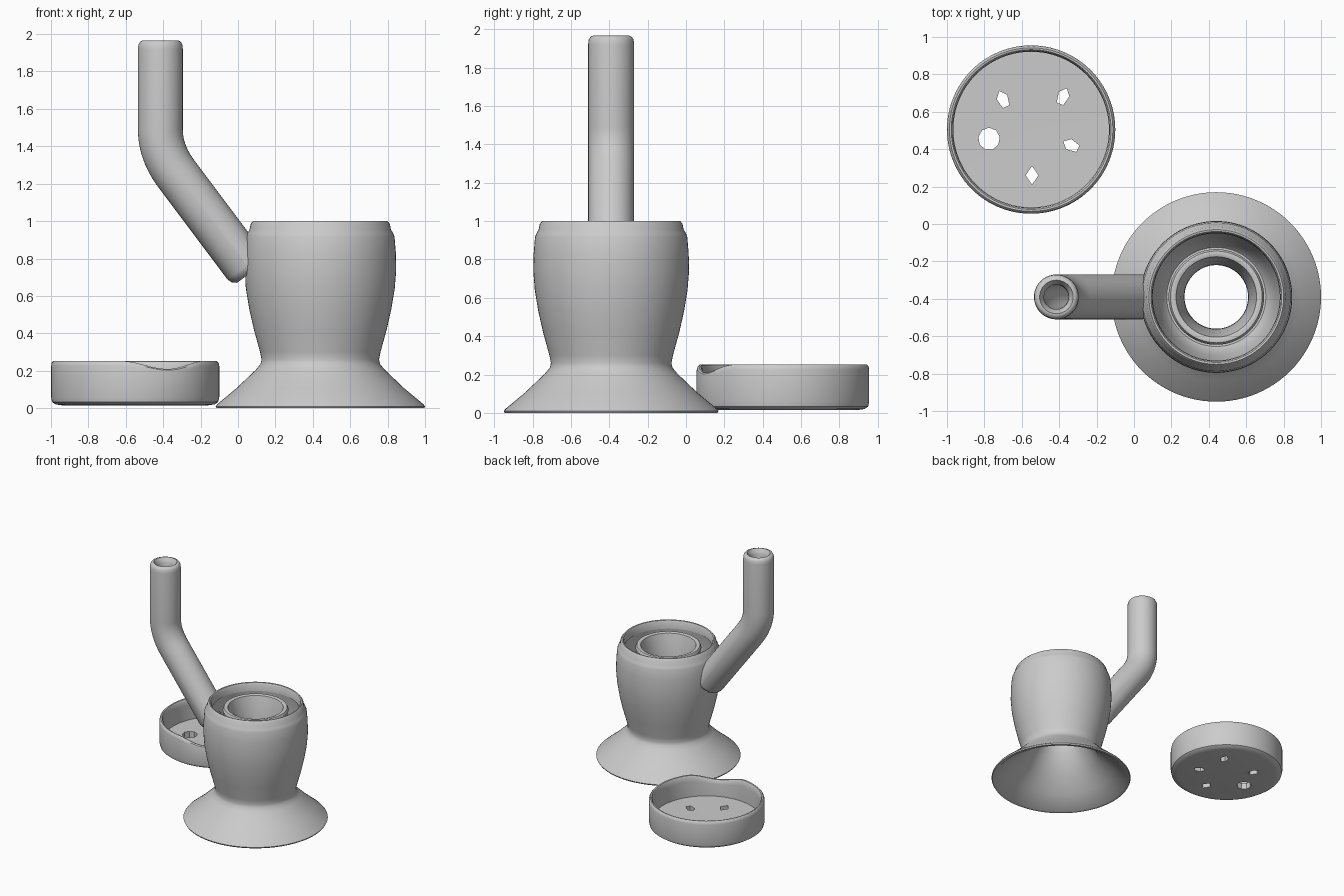
import bpy, bmesh, math
from mathutils import Vector

if "Cube" in bpy.data.objects:
    bpy.data.objects.remove(bpy.data.objects["Cube"])

mat = bpy.data.materials.new("plain grey")
mat.diffuse_color = (0.6, 0.6, 0.6, 1)
mat.use_nodes = True
mat.node_tree.nodes["Principled BSDF"].inputs["Base Color"].default_value = mat.diffuse_color


def make(name, verts, faces):
    me = bpy.data.meshes.new(name)
    me.from_pydata(verts, [], faces)
    bm = bmesh.new()
    bm.from_mesh(me)
    bmesh.ops.recalc_face_normals(bm, faces=bm.faces)
    bm.to_mesh(me)
    bm.free()
    me.materials.append(mat)
    ob = bpy.data.objects.new(name, me)
    bpy.context.collection.objects.link(ob)
    return ob


def lathe(name, prof, cx, cy, n=96):
    """Closed (r, z) profile loop turned about a vertical axis."""
    m = len(prof)
    verts = [(cx + r * math.cos(2 * math.pi * i / n), cy + r * math.sin(2 * math.pi * i / n), z)
             for i in range(n) for r, z in prof]
    faces = [(i * m + j, i * m + (j + 1) % m,
              (i + 1) % n * m + (j + 1) % m, (i + 1) % n * m + j)
             for i in range(n) for j in range(m)]
    return make(name, verts, faces)


def sweep(name, path, y, n=40):
    """Round rod along (x, z, radius) points in the plane of constant y."""
    verts, faces = [], []
    for i, (x, z, r) in enumerate(path):
        a, b = path[max(i - 1, 0)], path[min(i + 1, len(path) - 1)]
        d = Vector((b[0] - a[0], b[1] - a[1])).normalized()
        for k in range(n):
            t = 2 * math.pi * k / n
            verts.append((x - d.y * r * math.cos(t), y + r * math.sin(t), z + d.x * r * math.cos(t)))
    for i in range(len(path) - 1):
        for k in range(n):
            k2 = (k + 1) % n
            faces.append((i * n + k, i * n + k2, (i + 1) * n + k2, (i + 1) * n + k))
    faces.append(tuple(range(n)))
    faces.append(tuple((len(path) - 1) * n + k for k in range(n)))
    return make(name, verts, faces)


def boolean(ob, other, op):
    other.hide_render = True
    mod = ob.modifiers.new(op, 'BOOLEAN')
    mod.operation = op
    mod.solver = 'EXACT'
    mod.object = other
    bpy.context.view_layer.objects.active = ob
    bpy.ops.object.modifier_apply(modifier=mod.name)
    bpy.data.objects.remove(other)


def smooth(ob, deg):
    bpy.ops.object.select_all(action='DESELECT')
    ob.select_set(True)
    bpy.context.view_layer.objects.active = ob
    bpy.ops.object.shade_smooth_by_angle(angle=math.radians(deg))


# vase body with a hollow flared foot and a central chimney
CX, CY = 0.44, -0.39
body = lathe("vase_body", [
    (0.555, 0.0), (0.56, 0.01), (0.55, 0.022), (0.45, 0.105), (0.345, 0.205), (0.32, 0.235),
    (0.314, 0.26), (0.322, 0.3), (0.355, 0.42), (0.38, 0.53), (0.398, 0.64), (0.406, 0.74),
    (0.404, 0.83), (0.397, 0.915), (0.39, 0.935), (0.378, 0.955), (0.372, 0.985), (0.36, 1.0),
    (0.35, 0.998), (0.343, 0.985), (0.338, 0.9), (0.258, 0.9), (0.255, 0.935), (0.245, 0.953),
    (0.23, 0.956), (0.215, 0.95), (0.21, 0.93), (0.19, 0.85), (0.172, 0.72), (0.17, 0.45),
    (0.195, 0.35), (0.26, 0.265), (0.30, 0.2), (0.42, 0.095), (0.53, 0.003)], CX, CY)

# mouthpiece: straight top, soft bend, slanted lower part
P0, P1, P2 = Vector((-0.415, 1.49)), Vector((-0.415, 1.367)), Vector((-0.33, 1.253))
bend = []
for i in range(13):
    t = i / 12
    p = P0 * (1 - t) ** 2 + P1 * 2 * t * (1 - t) + P2 * t * t
    bend.append((p.x, p.y))
pipe = sweep("mouthpiece",
             [(-0.415, 1.966, 0.095), (-0.415, 1.96, 0.108), (-0.415, 1.945, 0.117), (-0.415, 1.92, 0.12)]
             + [(x, z, 0.12) for x, z in bend]
             + [(0.04, 0.76, 0.12), (0.055, 0.74, 0.112), (0.067, 0.724, 0.09)], CY)
boolean(body, pipe, 'UNION')

# ring-shaped chamber between wall and chimney
chamber = lathe("chamber_cutter", [
    (0.345, 0.93), (0.362, 0.83), (0.364, 0.74), (0.355, 0.64), (0.338, 0.53), (0.313, 0.42),
    (0.283, 0.325), (0.265, 0.305), (0.25, 0.305), (0.235, 0.34), (0.232, 0.6), (0.25, 0.93)], CX, CY)
boolean(body, chamber, 'DIFFERENCE')

# bore through the mouthpiece into the chamber
bore = sweep("bore_cutter",
             [(-0.415, 1.99, 0.1), (-0.415, 1.962, 0.088), (-0.415, 1.945, 0.075), (-0.415, 1.92, 0.066)]
             + [(x, z, 0.064) for x, z in bend] + [(0.1, 0.68, 0.064)], CY)
boolean(body, bore, 'DIFFERENCE')
smooth(body, 40)

# shallow dish with a dip in its rim
DX, DY = -0.55, 0.505
dish = lathe("dish", [
    (0.0005, 0.015), (0.39, 0.015), (0.425, 0.02), (0.444, 0.033), (0.45, 0.06), (0.45, 0.225),
    (0.446, 0.243), (0.437, 0.252), (0.427, 0.25), (0.42, 0.238), (0.416, 0.2), (0.416, 0.07),
    (0.0005, 0.065)], DX, DY)
dip, half = math.radians(-67), math.radians(33)
for v in dish.data.vertices:
    if v.co.z > 0.19:
        a = math.atan2(v.co.y - DY, v.co.x - DX) - dip
        a = (a + math.pi) % (2 * math.pi) - math.pi
        if abs(a) < half:
            v.co.z -= 0.042 * (0.5 + 0.5 * math.cos(math.pi * a / half)) * (v.co.z - 0.1) / 0.15

# small uneven holes in the dish floor: x, y, half sizes, sides, turn
for x, y, rx, ry, n, turn in [(-0.70, 0.665, 0.032, 0.05, 5, 0.4), (-0.38, 0.68, 0.032, 0.05, 5, -0.4),
                              (-0.775, 0.455, 0.058, 0.06, 9, 0), (-0.335, 0.42, 0.032, 0.048, 5, 1.1),
                              (-0.545, 0.26, 0.034, 0.05, 4, 0)]:
    pts = []
    for k in range(n):
        t = 2 * math.pi * k / n + math.pi / 2
        u, w = rx * math.cos(t), ry * math.sin(t)
        pts.append((x + u * math.cos(turn) - w * math.sin(turn), y + u * math.sin(turn) + w * math.cos(turn)))
    verts = [(px, py, z) for z in (-0.05, 0.12) for px, py in pts]
    faces = [tuple(range(n)), tuple(range(n, 2 * n))]
    faces += [(k, (k + 1) % n, n + (k + 1) % n, n + k) for k in range(n)]
    boolean(dish, make("hole_cutter", verts, faces), 'DIFFERENCE')
smooth(dish, 35)
